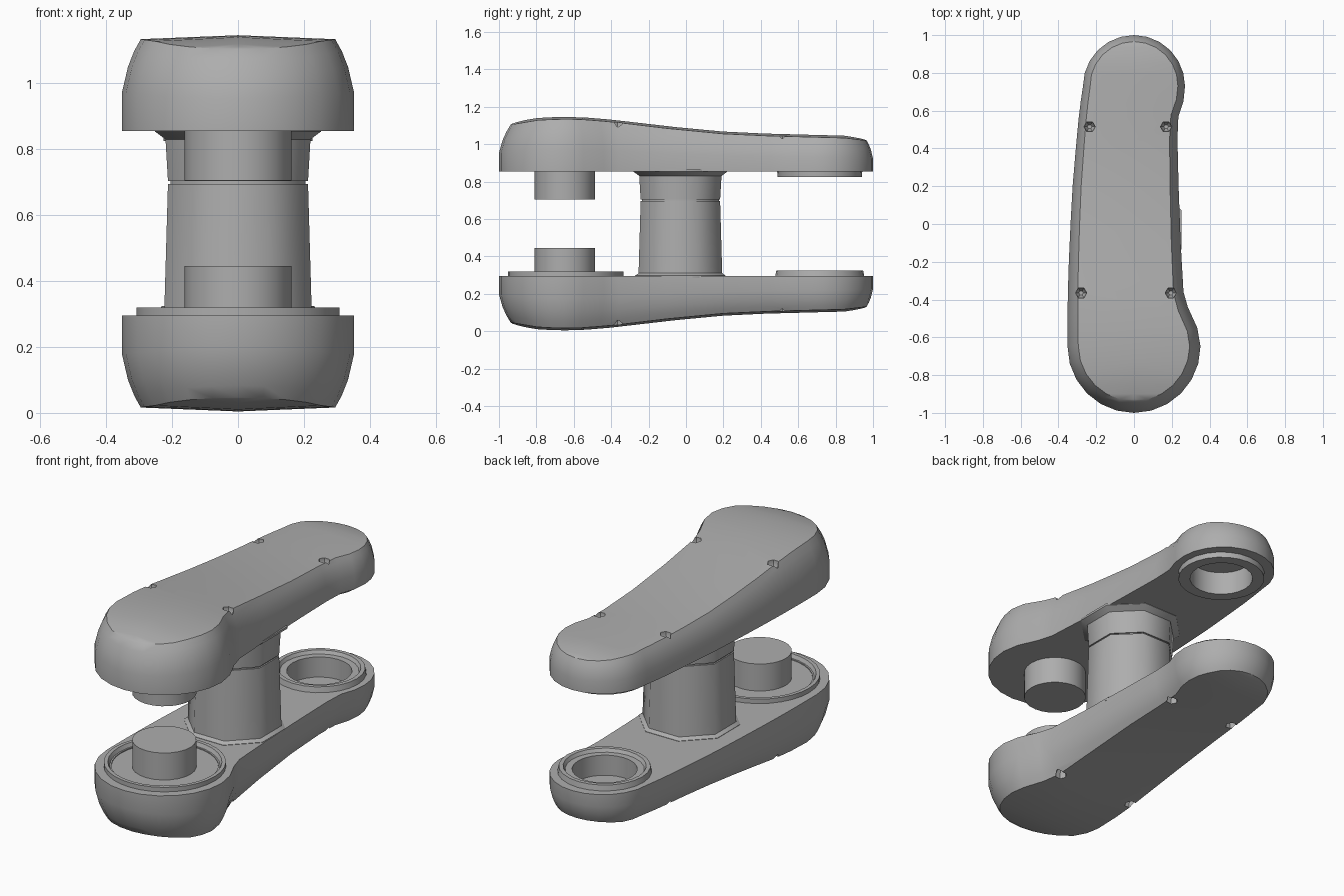
import bpy, bmesh, math
from mathutils import Vector

cube = bpy.data.objects.get("Cube")
if cube:
    bpy.data.objects.remove(cube)

grey = bpy.data.materials.new("plain_grey")
grey.use_nodes = True
GREY = (0.42, 0.42, 0.42, 1)
grey.diffuse_color = GREY
grey.node_tree.nodes["Principled BSDF"].inputs["Base Color"].default_value = GREY

MID = 0.575      # mirror plane between the two arms
FACE = 0.28      # distance from that plane to each inner face


def finish(bm, name, angle=None):
    bmesh.ops.recalc_face_normals(bm, faces=bm.faces)
    mesh = bpy.data.meshes.new(name)
    bm.to_mesh(mesh)
    bm.free()
    mesh.materials.append(grey)
    obj = bpy.data.objects.new(name, mesh)
    bpy.context.collection.objects.link(obj)
    if angle:
        smooth(obj, angle)
    return obj


def select(obj):
    bpy.ops.object.select_all(action='DESELECT')
    obj.select_set(True)
    bpy.context.view_layer.objects.active = obj


def smooth(obj, angle):
    select(obj)
    bpy.ops.object.shade_smooth_by_angle(angle=math.radians(angle))


def lathe(name, profile, x, y, segs=24, turn=0.0, angle=35, closed=False):
    """Revolve (radius, z) points about a vertical axis; open profiles get end caps."""
    bm = bmesh.new()
    rings = []
    for r, z in profile:
        rings.append([bm.verts.new((x + r * math.cos(a), y + r * math.sin(a), z))
                      for a in (turn + math.tau * i / segs for i in range(segs))])
    pairs = list(zip(rings, rings[1:]))
    if closed:
        pairs.append((rings[-1], rings[0]))
    else:
        bm.faces.new(rings[0])
        bm.faces.new(rings[-1])
    for a, b in pairs:
        for i in range(segs):
            j = (i + 1) % segs
            bm.faces.new((a[i], a[j], b[j], b[i]))
    return finish(bm, name, angle)


def cut(obj, cutter):
    mod = obj.modifiers.new("cut", 'BOOLEAN')
    mod.object, mod.operation, mod.solver = cutter, 'DIFFERENCE', 'EXACT'
    select(obj)
    bpy.ops.object.modifier_apply(modifier=mod.name)
    bpy.data.objects.remove(cutter)


# Height of the curved outer surface along the length
CROWN = [(-1, .235), (-.93, .25), (-.78, .275), (-.6, .28), (-.4, .265), (-.2, .24),
         (0, .218), (.2, .20), (.4, .19), (.7, .182), (.85, .178), (1, .16)]


def crown(y):
    for (y0, h0), (y1, h1) in zip(CROWN, CROWN[1:]):
        if y <= y1:
            return h0 + (h1 - h0) * max(0, y - y0) / (y1 - y0)
    return CROWN[-1][1]


def half_outline(side, middle):
    """Outline of one side from the front tip to the back tip."""
    front = [(side * .352 * math.sin(a), -.648 - .352 * math.cos(a))
             for a in (math.pi / 2 * i / 6 for i in range(7))]
    back = [(side * .27 * math.cos(a), .73 + .27 * math.sin(a))
            for a in (math.pi / 2 * i / 6 for i in range(7))]
    return [Vector(p) for p in front + middle + back]


RIGHT = half_outline(1, [(.335, -.55), (.285, -.44), (.262, -.36), (.247, -.1),
                         (.236, .2), (.23, .45), (.235, .57), (.262, .65)])
LEFT = half_outline(-1, [(-.352, -.5), (-.35, -.36), (-.345, -.2), (-.336, 0),
                         (-.325, .2), (-.308, .4), (-.294, .55), (-.282, .65)])


def arm(name, s):
    n = len(RIGHT)
    loop = RIGHT + LEFT[-2:0:-1]
    count = len(loop)
    bm = bmesh.new()
    rings = []
    for frac, inset in ((0, 0), (.42, 0), (.7, .32), (.87, .65), (1, 1)):
        ring = []
        for i, p in enumerate(loop):
            t = (loop[(i + 1) % count] - loop[i - 1]).normalized()
            depth = .048 - .014 * p.y
            q = p + Vector((-t.y, t.x)) * depth * inset
            ring.append(bm.verts.new((q.x, q.y, MID + s * (FACE + frac * crown(q.y)))))
        rings.append(ring)
    bm.faces.new(rings[0])
    for a, b in zip(rings, rings[1:]):
        for i in range(count):
            j = (i + 1) % count
            bm.faces.new((a[i], a[j], b[j], b[i]))
    # Gently domed outer surface, with a ridge along the middle
    top = rings[-1]
    right = top[:n]
    left = [top[0]] + top[:n - 2:-1]
    ridge = [top[0]]
    for a, b in zip(right[1:-1], left[1:-1]):
        c = (a.co + b.co) / 2
        ridge.append(bm.verts.new((c.x, c.y, c.z + s * .012 * min(1, (a.co.x - b.co.x) / .4))))
    ridge.append(top[n - 1])
    for side in (right, left):
        for i in range(n - 1):
            quad = []
            for v in (side[i], side[i + 1], ridge[i + 1], ridge[i]):
                if v not in quad:
                    quad.append(v)
            bm.faces.new(quad)
    obj = finish(bm, name)

    # Four small dimples on the outer rim
    for x, y in ((-.28, -.365), (.195, -.365), (-.235, .515), (.17, .515)):
        z = FACE + crown(y)
        cut(obj, lathe("dimple_cutter", [(.012, MID + s * (z - .045)), (.03, MID + s * (z - .02)),
                                         (.03, MID + s * (z + .06))], x, y, 6))
    # Round socket at the back
    cut(obj, lathe("socket_cutter", [(.165, MID + s * (FACE + .1)), (.165, MID + s * (FACE - .05))],
                   0, .715))
    smooth(obj, 32)


for label, s in (("upper", 1), ("lower", -1)):
    def z(h):
        return MID + s * h

    arm(label + "_arm", s)

    # Front peg
    tip = .13
    lathe(label + "_peg", [(.162, z(FACE + .03)), (.162, z(tip))], 0, -.648)

    # Collar around the back socket, with a stepped lip on the lower arm
    if s > 0:
        collar = [(.165, z(FACE + .01)), (.228, z(FACE + .01)), (.226, z(.25)), (.165, z(.25))]
    else:
        collar = [(.165, z(FACE + .01)), (.24, z(FACE + .01)), (.232, z(.25)),
                  (.21, z(.25)), (.2, z(.268)), (.165, z(.268))]
    lathe(label + "_socket_collar", collar, 0, .715, closed=True)

# Raised rim around the lower peg
lathe("lower_peg_rim", [(.27, .285), (.308, .285), (.308, .32), (.288, .32), (.278, .3),
                        (.27, .3)], 0, -.643, 32, closed=True)

# Octagonal centre post in two lengths, flared where it meets the arms
EIGHTH = math.pi / 8
lathe("lower_post", [(.262, .285), (.262, .297), (.242, .31), (.23, .695)],
      0, -.03, 8, EIGHTH, 50)
lathe("post_seam", [(.222, .69), (.222, .71)], 0, -.03, 8, EIGHTH, 50)
lathe("upper_post", [(.23, .703), (.238, .83), (.272, .853), (.272, .865)],
      0, -.03, 8, EIGHTH, 50)
